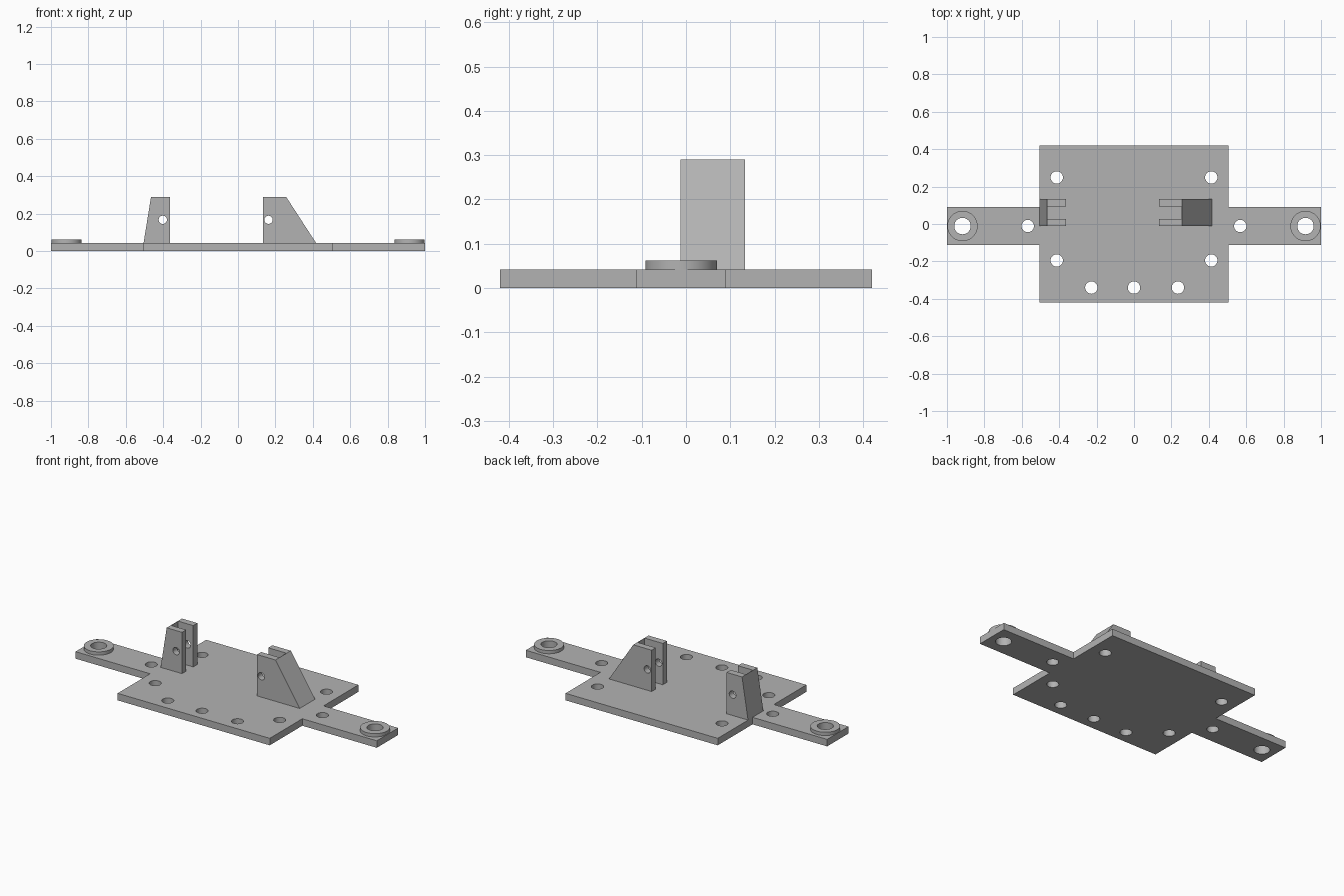
import bpy, bmesh, math
from mathutils import Matrix, Vector

if "Cube" in bpy.data.objects:
    bpy.data.objects.remove(bpy.data.objects["Cube"], do_unlink=True)

grey = bpy.data.materials.new("plain grey")
grey.use_nodes = True
grey.diffuse_color = (0.45, 0.45, 0.45, 1)
grey.node_tree.nodes["Principled BSDF"].inputs["Base Color"].default_value = (0.45, 0.45, 0.45, 1)

THICK = 0.042      # plate thickness
AXIS = -0.011      # y of the arm centre line
TOP = 0.29         # bracket height


def finish(bm, name):
    bmesh.ops.recalc_face_normals(bm, faces=bm.faces)
    mesh = bpy.data.meshes.new(name)
    bm.to_mesh(mesh)
    bm.free()
    mesh.materials.append(grey)
    ob = bpy.data.objects.new(name, mesh)
    bpy.context.collection.objects.link(ob)
    return ob


def extrude(name, points, direction):
    bm = bmesh.new()
    face = bm.faces.new([bm.verts.new(p) for p in points])
    new = bmesh.ops.extrude_face_region(bm, geom=[face])["geom"]
    bmesh.ops.translate(bm, vec=direction,
                        verts=[v for v in new if isinstance(v, bmesh.types.BMVert)])
    # the starting face stays as the cap
    return finish(bm, name)


def cylinder(bm, centre, radius, depth, turn=Matrix()):
    bmesh.ops.create_cone(bm, cap_ends=True, segments=48, radius1=radius, radius2=radius,
                          depth=depth, matrix=Matrix.Translation(centre) @ turn)


def cut(ob, bm):
    cutter = finish(bm, "cutter")
    cutter.hide_render = True
    mod = ob.modifiers.new("cut", 'BOOLEAN')
    mod.operation, mod.solver, mod.object = 'DIFFERENCE', 'EXACT', cutter
    bpy.ops.object.select_all(action='DESELECT')
    ob.select_set(True)
    bpy.context.view_layer.objects.active = ob
    bpy.ops.object.modifier_apply(modifier=mod.name)
    bpy.data.objects.remove(cutter, do_unlink=True)
    bpy.ops.object.shade_smooth_by_angle(angle=math.radians(30))


# Base plate with two side arms, drilled
w, d, lo, hi = 0.505, 0.42, AXIS - 0.101, AXIS + 0.101
half = [(w, -d), (w, lo), (1, lo), (1, hi), (w, hi), (w, d)]
other = [(-w, d), (-w, hi), (-1, hi), (-1, lo), (-w, lo), (-w, -d)]
plate = extrude("base_plate", [(x, y, 0) for x, y in half + other], Vector((0, 0, THICK)))

holes = [(s * x, y, r) for s in (-1, 1) for x, y, r in
         ((0.413, 0.249, 0.033), (0.413, -0.195, 0.033),
          (0.568, AXIS, 0.033), (0.917, AXIS, 0.044))]
holes += [(x, -0.34, 0.033) for x in (-0.228, 0, 0.235)]
bm = bmesh.new()
for x, y, r in holes:
    cylinder(bm, (x, y, 0), r, 0.3)
cut(plate, bm)

# Raised washers at the arm ends
for side, s in (("left", 1), ("right", -1)):
    bm = bmesh.new()
    cylinder(bm, (s * 0.917, AXIS, THICK + 0.01), 0.081, 0.02)
    washer = finish(bm, side + "_washer")
    bm = bmesh.new()
    cylinder(bm, (s * 0.917, AXIS, THICK), 0.044, 0.3)
    cut(washer, bm)


# Forked brackets: sloped outside, slotted towards the middle, cross drilled
def bracket(name, inner, top, outer, pin):
    profile = [(inner, THICK), (inner, TOP), (top, TOP), (outer, THICK)]
    y0, y1, prong = -0.012, 0.133, 0.039
    ob = extrude(name, [(x, y0, z) for x, z in profile], Vector((0, y1 - y0, 0)))
    s = math.copysign(1, outer - inner)
    a, b = inner - s * 0.05, top - s * 0.002
    bm = bmesh.new()
    bmesh.ops.create_cube(bm, size=1, matrix=Matrix.Translation(((a + b) / 2, (y0 + y1) / 2, 0.2))
                          @ Matrix.Diagonal((abs(b - a), y1 - y0 - 2 * prong, 0.6, 1)))
    cut(ob, bm)
    bm = bmesh.new()
    cylinder(bm, (pin, 0.06, 0.167), 0.022, 0.4, Matrix.Rotation(math.pi / 2, 4, 'X'))
    cut(ob, bm)


bracket("left_bracket", 0.135, 0.257, 0.418, 0.163)
bracket("right_bracket", -0.363, -0.465, -0.505, -0.402)
